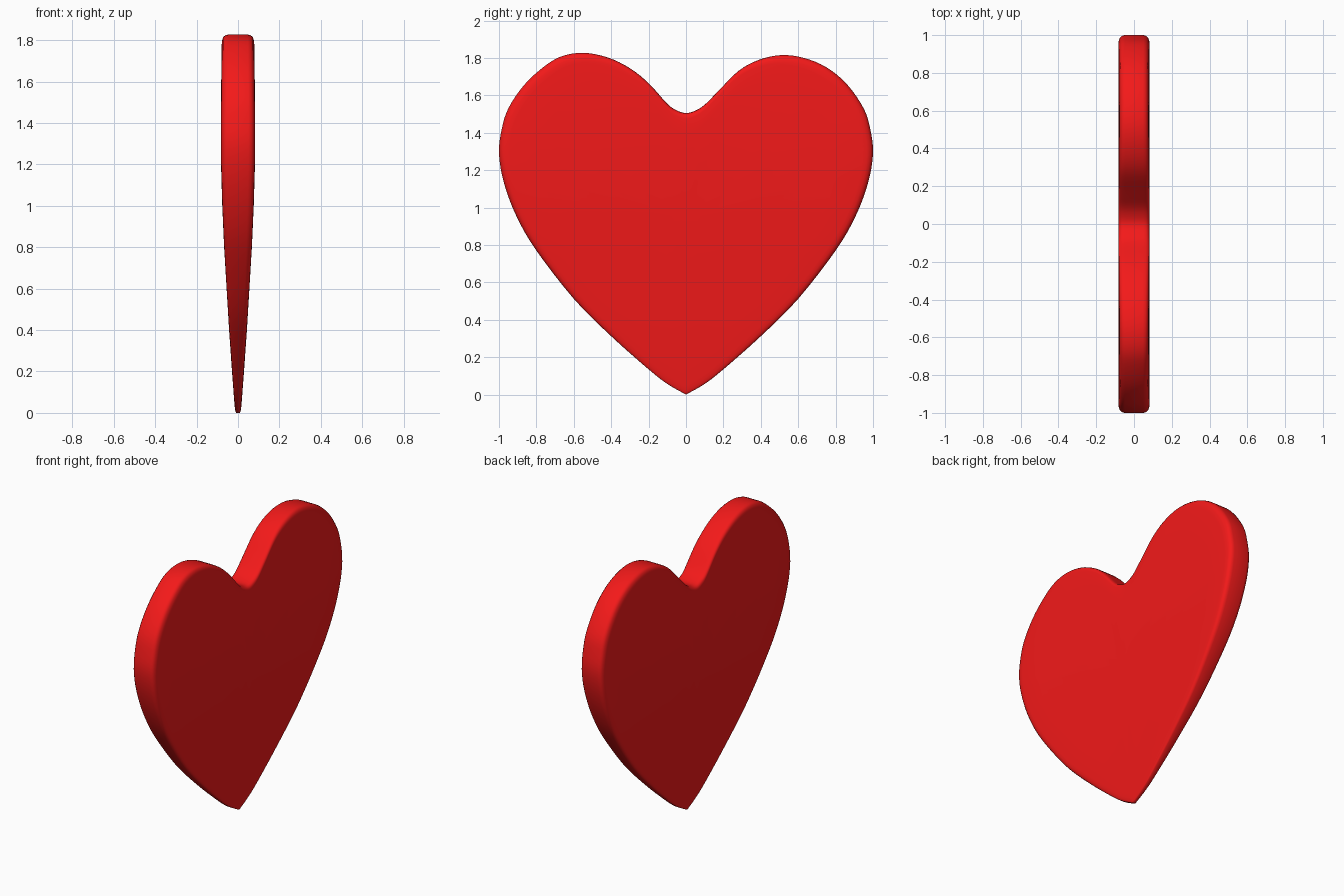
import bpy, bmesh
from mathutils import Vector

if "Cube" in bpy.data.objects:
    bpy.data.objects.remove(bpy.data.objects["Cube"])

# Outline points (y, z): side shared by both halves, then the two lobes
SIDE = [(0.1, 0.057), (0.2, 0.135), (0.4, 0.312), (0.6, 0.512), (0.8, 0.77), (0.905, 0.95),
        (0.973, 1.13), (1.0, 1.29), (0.985, 1.42), (0.95, 1.53)]
RIGHT = [(0.86, 1.66), (0.75, 1.75), (0.63, 1.80), (0.51, 1.815), (0.39, 1.79), (0.28, 1.73),
         (0.17, 1.62), (0.1, 1.55), (0.05, 1.518)]
LEFT = [(-0.05, 1.52), (-0.1, 1.555), (-0.2, 1.665), (-0.3, 1.745), (-0.42, 1.803),
        (-0.55, 1.827), (-0.67, 1.807), (-0.77, 1.745), (-0.87, 1.65)]
# Half thickness by height
THICK = [(0, 0.014), (0.2, 0.029), (0.4, 0.043), (0.6, 0.055), (0.8, 0.067), (1.0, 0.076),
         (1.2, 0.082), (1.4, 0.083), (1.6, 0.081), (1.83, 0.078)]
CENTRE = Vector((0.0, 0.95))


def half_thickness(z):
    for (z0, t0), (z1, t1) in zip(THICK, THICK[1:]):
        if z <= z1:
            return t0 + (t1 - t0) * (z - z0) / (z1 - z0)
    return THICK[-1][1]


def spline(pts, steps=4):
    """Open Catmull-Rom curve through the points, sharp at both ends."""
    p = [Vector(q) for q in pts]
    p = [p[0]] + p + [p[-1]]
    out = []
    for i in range(1, len(p) - 2):
        a, b, c, d = p[i - 1:i + 3]
        for s in range(steps):
            t = s / steps
            out.append(0.5 * (2 * b + (c - a) * t + (2 * a - 5 * b + 4 * c - d) * t ** 2
                              + (3 * b - a - 3 * c + d) * t ** 3))
    return out


outline = spline([(0, 0)] + SIDE + RIGHT + [(0, 1.505)] + LEFT
                 + [(-y, z) for y, z in reversed(SIDE)] + [(0, 0)])

# Cross-section (scale towards centre, fraction of half thickness): rounded rim, flat face
half = [(1.0, 0.6), (0.996, 0.78), (0.986, 0.91), (0.968, 0.98), (0.945, 1.0),
        (0.8, 1.0), (0.6, 1.0), (0.4, 1.0), (0.2, 1.0)]
section = [(s, -f) for s, f in reversed(half)] + half

bm = bmesh.new()
rings = []
for scale, frac in section:
    ring = []
    for p in outline:
        q = CENTRE + (p - CENTRE) * scale
        ring.append(bm.verts.new((frac * half_thickness(q.y), q.x, q.y)))
    rings.append(ring)
n = len(outline)
for a, b in zip(rings, rings[1:]):
    for i in range(n):
        j = (i + 1) % n
        bm.faces.new((a[i], a[j], b[j], b[i]))
for ring, sign in ((rings[0], -1), (rings[-1], 1)):
    tip = bm.verts.new((sign * half_thickness(CENTRE.y), CENTRE.x, CENTRE.y))
    for i in range(n):
        bm.faces.new((ring[i], ring[(i + 1) % n], tip))
bmesh.ops.recalc_face_normals(bm, faces=bm.faces)
for f in bm.faces:
    f.smooth = True

# Heart body
mesh = bpy.data.meshes.new("heart")
bm.to_mesh(mesh)
bm.free()
heart = bpy.data.objects.new("heart", mesh)
bpy.context.collection.objects.link(heart)
red = bpy.data.materials.new("red")
red.diffuse_color = (0.9, 0.01, 0.01, 1)
red.use_nodes = True
red.node_tree.nodes["Principled BSDF"].inputs["Base Color"].default_value = red.diffuse_color
mesh.materials.append(red)
